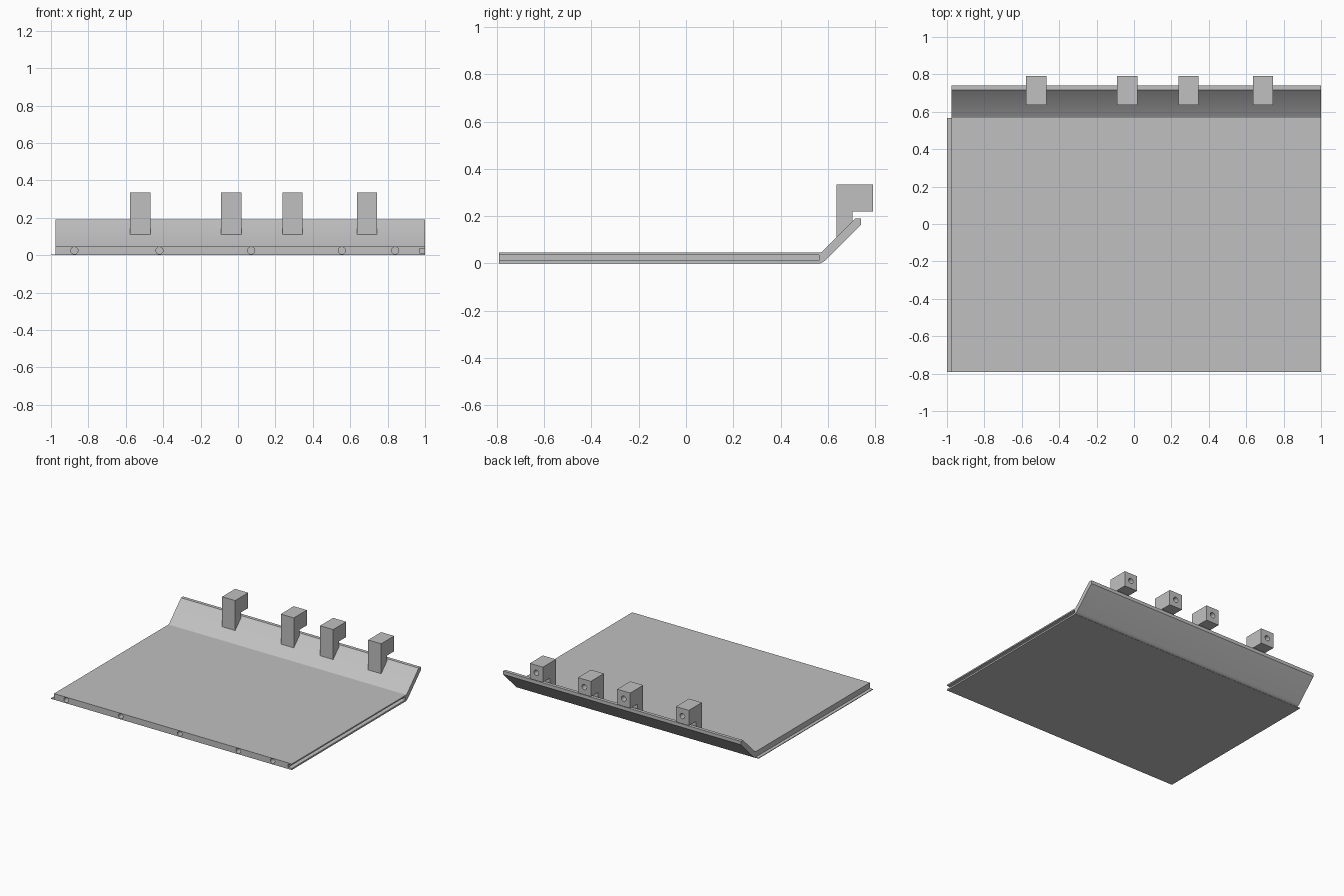
import bpy, bmesh, math
from mathutils import Vector

cube = bpy.data.objects.get("Cube")
if cube:
    bpy.data.objects.remove(cube, do_unlink=True)

# Single grey finish
grey = bpy.data.materials.new("plain_grey")
grey.use_nodes = True
colour = (0.53, 0.53, 0.53, 1)
grey.diffuse_color = colour
grey.node_tree.nodes["Principled BSDF"].inputs["Base Color"].default_value = colour


def finish(bm, name):
    bmesh.ops.recalc_face_normals(bm, faces=bm.faces)
    mesh = bpy.data.meshes.new(name)
    bm.to_mesh(mesh)
    bm.free()
    mesh.materials.append(grey)
    obj = bpy.data.objects.new(name, mesh)
    bpy.context.collection.objects.link(obj)
    return obj


def extrude_profile(name, profile, axis, start, end):
    """Extrude a closed profile along x (points are y, z) or y (points are x, z)."""
    bm = bmesh.new()
    if axis == "x":
        verts = [bm.verts.new((start, a, z)) for a, z in profile]
        step = Vector((end - start, 0, 0))
    else:
        verts = [bm.verts.new((a, start, z)) for a, z in profile]
        step = Vector((0, end - start, 0))
    face = bm.faces.new(verts)
    result = bmesh.ops.extrude_face_region(bm, geom=[face])
    moved = [v for v in result["geom"] if isinstance(v, bmesh.types.BMVert)]
    bmesh.ops.translate(bm, verts=moved, vec=step)
    return finish(bm, name)


def drill(obj, centres, radius, depth):
    """Cut blind round holes running along y."""
    bm = bmesh.new()
    for centre in centres:
        made = bmesh.ops.create_cone(bm, cap_ends=True, segments=24, radius1=radius,
                                     radius2=radius, depth=depth)
        bmesh.ops.rotate(bm, verts=made["verts"], matrix=ROTATE)
        bmesh.ops.translate(bm, verts=made["verts"], vec=centre)
    cutter = finish(bm, "hole_cutter")
    cutter.hide_render = True
    mod = obj.modifiers.new("holes", "BOOLEAN")
    mod.operation = "DIFFERENCE"
    mod.solver = "EXACT"
    mod.object = cutter
    bpy.context.view_layer.objects.active = obj
    bpy.ops.object.modifier_apply(modifier=mod.name)
    bpy.data.objects.remove(cutter, do_unlink=True)


def smooth(obj):
    bpy.ops.object.select_all(action="DESELECT")
    obj.select_set(True)
    bpy.context.view_layer.objects.active = obj
    bpy.ops.object.shade_smooth_by_angle(angle=math.radians(30))


from mathutils import Matrix
ROTATE = Matrix.Rotation(math.pi / 2, 3, "X")
LEFT, RIGHT, FRONT, BEND, TOP = 1.0, -0.975, -0.79, 0.575, 0.046

# Flat board: thin lip along one side, groove along the other
board = extrude_profile("board", [
    (-1, 0), (LEFT, 0), (LEFT, 0.012), (0.97, 0.012), (0.97, 0.036),
    (LEFT, 0.036), (LEFT, TOP), (RIGHT, TOP), (RIGHT, 0.005), (-1, 0.005),
], "y", FRONT, 0.568)
drill(board, [(x, FRONT, 0.025) for x in (-0.875, -0.42, 0.07, 0.555, 0.84)], 0.019, 0.16)
smooth(board)

# Sloping rear plate with a rounded heel and a flat top edge
slope = extrude_profile("rear_slope", [
    (0.562, 0), (0.572, 0.002), (0.581, 0.007), (0.59, 0.014),
    (0.741, 0.165), (0.741, 0.19), (0.716, 0.19), (BEND, 0.049),
    (0.562, 0.044),
], "x", RIGHT, LEFT)
smooth(slope)

# Hooked brackets standing on the slope, each with a hole in the back
for i, x in enumerate((-0.523, -0.036, 0.291, 0.69)):
    bracket = extrude_profile(f"bracket_{i + 1}", [
        (0.636, 0.11), (0.636, 0.335), (0.79, 0.335), (0.79, 0.22),
        (0.705, 0.22), (0.705, 0.179),
    ], "x", x - 0.054, x + 0.054)
    drill(bracket, [(x, 0.79, 0.278)], 0.02, 0.16)
    smooth(bracket)
